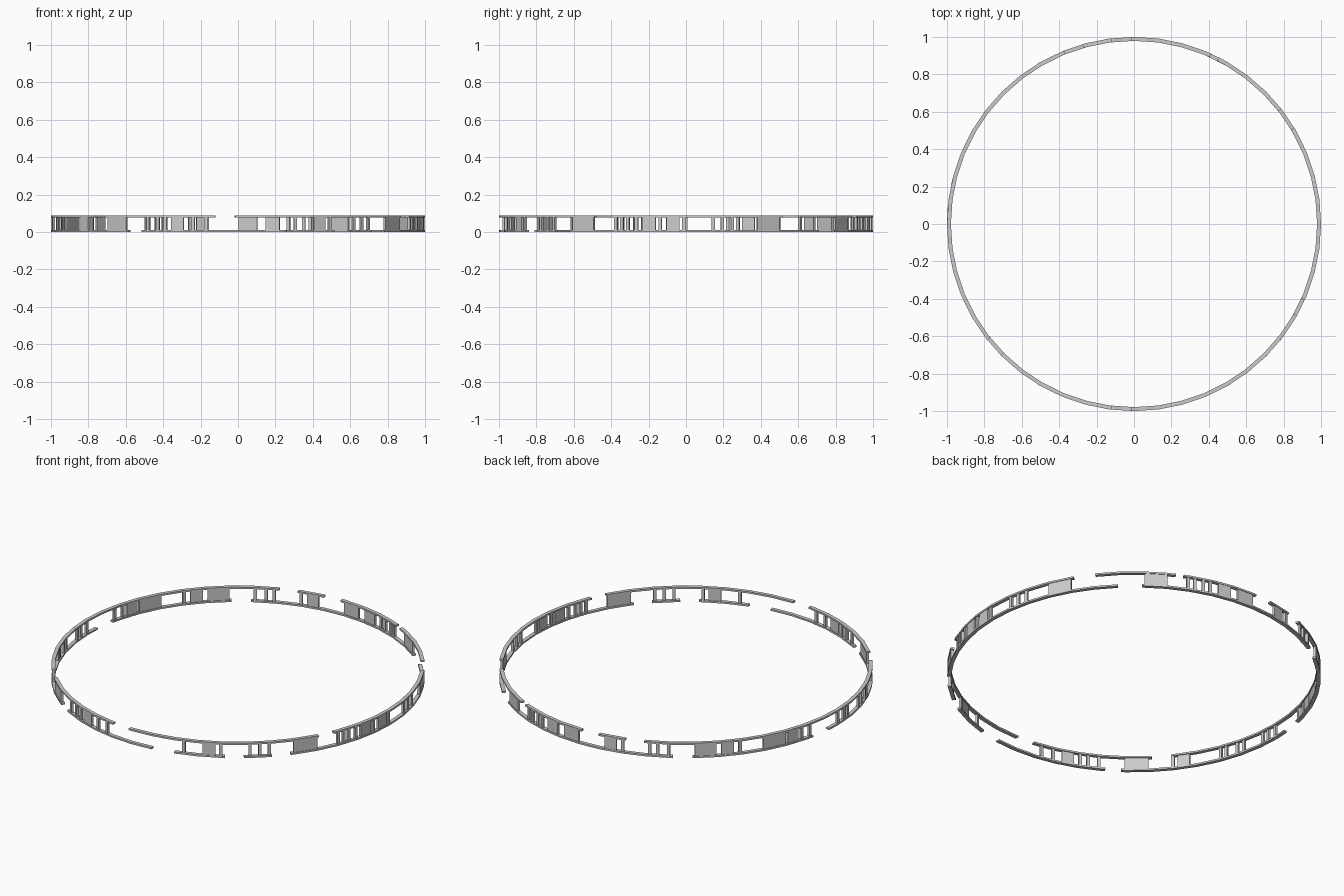
import bpy
import bmesh
from math import radians, cos, sin, floor

cube = bpy.data.objects.get("Cube")
if cube:
    bpy.data.objects.remove(cube, do_unlink=True)

HEIGHT = 0.088          # full height of the ring
RAIL = 0.01             # rail thickness
STEP = 7.5              # degrees per facet of the ring
RAIL_RADII = (0.979, 1.0)
WALL_RADII = (0.983, 0.996)

grey = bpy.data.materials.new("plain grey")
grey.use_nodes = True
colour = (0.6, 0.6, 0.6, 1)
grey.diffuse_color = colour
grey.node_tree.nodes["Principled BSDF"].inputs["Base Color"].default_value = colour


def add_arc(bm, start, end, radii, low, high):
    """Add a closed curved bar between two angles, faceted at every STEP."""
    angles = [start]
    corner = (floor(start / STEP) + 1) * STEP
    while corner < end - 0.01:
        angles.append(corner)
        corner += STEP
    angles.append(end)
    inner, outer = radii
    profile = [(inner, low), (outer, low), (outer, high), (inner, high)]
    rings = []
    for a in angles:
        c, s = cos(radians(a)), sin(radians(a))
        rings.append([bm.verts.new((r * c, r * s, z)) for r, z in profile])
    for one, two in zip(rings, rings[1:]):
        for i in range(4):
            j = (i + 1) % 4
            bm.faces.new((one[i], one[j], two[j], two[i]))
    bm.faces.new(rings[0])
    bm.faces.new(rings[-1][::-1])


def make_part(name, spans, radii, low, high):
    """Build one object from a list of angle spans."""
    bm = bmesh.new()
    for start, end in spans:
        add_arc(bm, start, end, radii, low, high)
    bmesh.ops.recalc_face_normals(bm, faces=bm.faces)
    mesh = bpy.data.meshes.new(name)
    bm.to_mesh(mesh)
    bm.free()
    mesh.materials.append(grey)
    obj = bpy.data.objects.new(name, mesh)
    bpy.context.collection.objects.link(obj)
    return obj


def between(gaps):
    """Turn the gaps of a rail into the solid spans that lie between them."""
    following = gaps[1:] + [(gaps[0][0] + 360, 0)]
    return [(gap[1], after[0]) for gap, after in zip(gaps, following)]


# Openings of the two rails, in degrees counter-clockwise from +x
top_gaps = [(-141.7, -135.5), (-97, -90.8), (-29.3, -24), (31, 38),
            (63, 65.5), (91, 97), (106, 112)]
bottom_gaps = [(-126, -121), (-82.5, -75), (-59, -53.2), (-44.5, -38.5),
               (45, 52.5), (121, 127), (168, 175)]

# Wide wall panels and narrow posts joining the rails
panels = [(-147.6, -143.7), (-134.5, -127), (-111, -107), (-66, -62),
          (-37.6, -29.7), (-13.7, -9.4), (-6, -2), (22.6, 30.2),
          (53.3, 60.4), (77, 81.4), (84, 89.8), (99, 103),
          (127.7, 134.5), (136, 140), (149.6, 157.5), (158.2, 162.2)]
posts = [-142.2, -119, -115.6, -113, -104, -100, -72, -60.3,
         -51.3, -48.2, -45.3, -22.2, -20.2, -18.3, -15.5, -8, -0.7,
         8.4, 11.3, 14.5, 67, 69.2, 72, 74.2, 105, 113.7, 116.2, 119.6,
         142, 163.7, 167, 180, 183.4, 185.7, 193.5, 196, 200, 202]

make_part("top_rail", between(top_gaps), RAIL_RADII, HEIGHT - RAIL, HEIGHT)
make_part("bottom_rail", between(bottom_gaps), RAIL_RADII, 0, RAIL)
make_part("wall_panels", panels, WALL_RADII, RAIL, HEIGHT - RAIL)
make_part("posts", [(p - 0.5, p + 0.5) for p in posts],
          WALL_RADII, RAIL, HEIGHT - RAIL)
